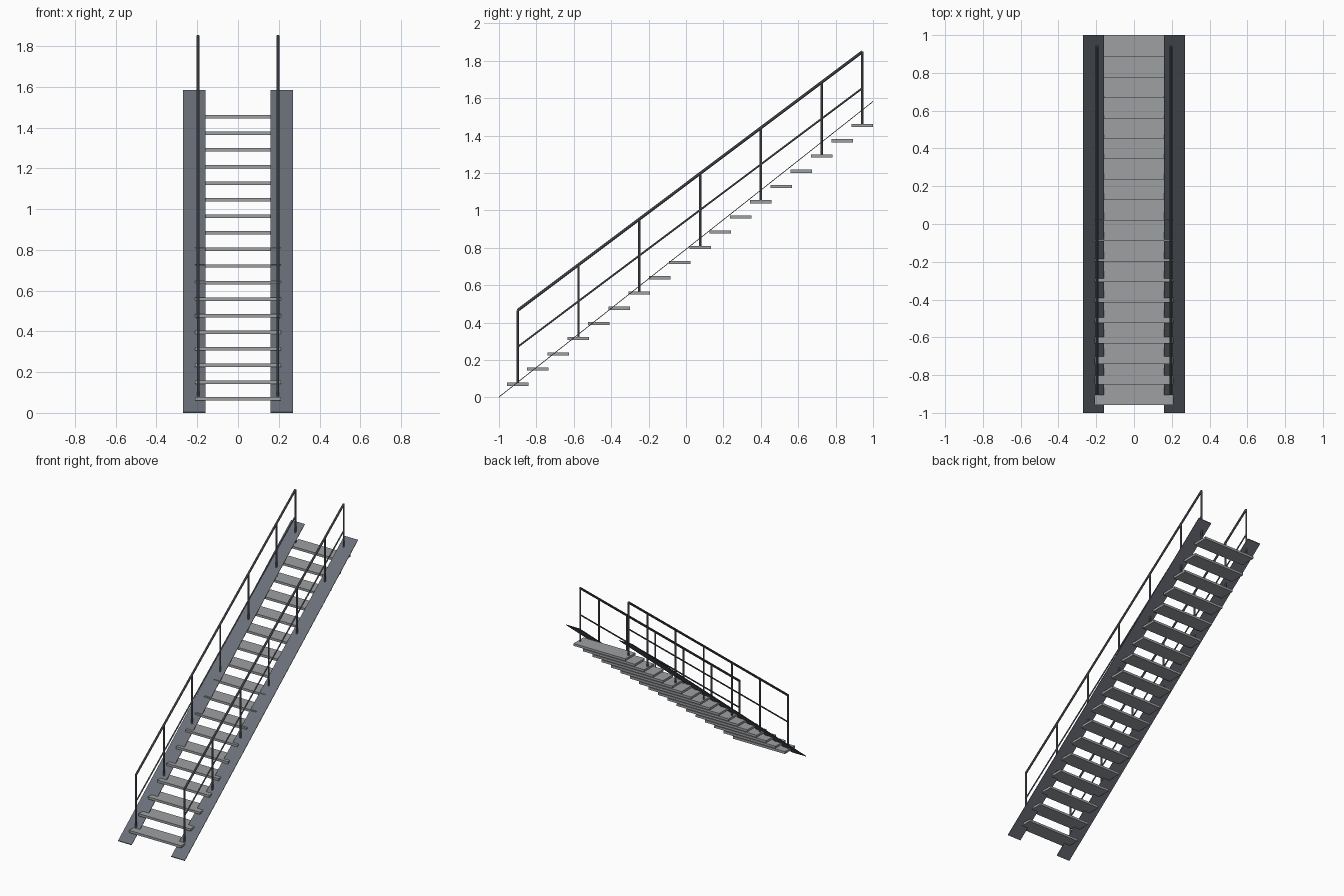
import bpy
from mathutils import Vector

cube = bpy.data.objects.get("Cube")
if cube:
    bpy.data.objects.remove(cube, do_unlink=True)


def make_material(name, color):
    mat = bpy.data.materials.new(name)
    mat.use_nodes = True
    mat.diffuse_color = (*color, 1)
    mat.node_tree.nodes["Principled BSDF"].inputs["Base Color"].default_value = (*color, 1)
    return mat


tread_grey = make_material("tread grey", (0.34, 0.35, 0.36))
steel = make_material("blue grey steel", (0.145, 0.16, 0.19))
rail_grey = make_material("rail grey", (0.13, 0.14, 0.16))


def box(name, center, size, mat):
    bpy.ops.mesh.primitive_cube_add(size=1, location=center)
    obj = bpy.context.object
    obj.name = name
    obj.scale = size
    bpy.ops.object.transform_apply(location=False, rotation=False, scale=True)
    obj.data.materials.append(mat)
    return obj


def tube(name, start, end, radius, mat):
    a, b = Vector(start), Vector(end)
    bpy.ops.mesh.primitive_cylinder_add(vertices=10, radius=radius, depth=(b - a).length,
                                        location=(a + b) / 2)
    obj = bpy.context.object
    obj.name = name
    obj.rotation_euler = (b - a).to_track_quat("Z", "Y").to_euler()
    obj.data.materials.append(mat)
    bpy.ops.object.shade_smooth_by_angle()
    return obj


# Treads
COUNT = 18
WIDTH, DEPTH, THICK = 0.42, 0.115, 0.017
first, last = Vector((0, -0.9, 0.07)), Vector((0, 0.9425, 1.453))
centers = [first.lerp(last, i / (COUNT - 1)) for i in range(COUNT)]
for i, c in enumerate(centers):
    box(f"tread_{i + 1}", c, (WIDTH, DEPTH, THICK), tread_grey)

# Sloping side plates and handrails
RAIL_X, TOP, MID = 0.196, 0.395, 0.2
post_steps = list(range(0, COUNT - 1, 3)) + [COUNT - 1]
for side, sx in (("left", 1), ("right", -1)):
    plate = box(f"{side}_stringer", (sx * 0.215, 0, 0.792), (0.11, 2, 0.005), steel)
    for v in plate.data.vertices:
        v.co.z += v.co.y * 0.79
    x = Vector((sx * RAIL_X, 0, 0))
    up = Vector((0, 0, 1))
    for n, i in enumerate(post_steps):
        base = centers[i] + x
        tube(f"{side}_post_{n + 1}", base, base + up * TOP, 0.0065, rail_grey)
    tube(f"{side}_handrail", first + x + up * TOP, last + x + up * TOP, 0.008, rail_grey)
    tube(f"{side}_middle_rail", first + x + up * MID, last + x + up * MID, 0.005, rail_grey)
